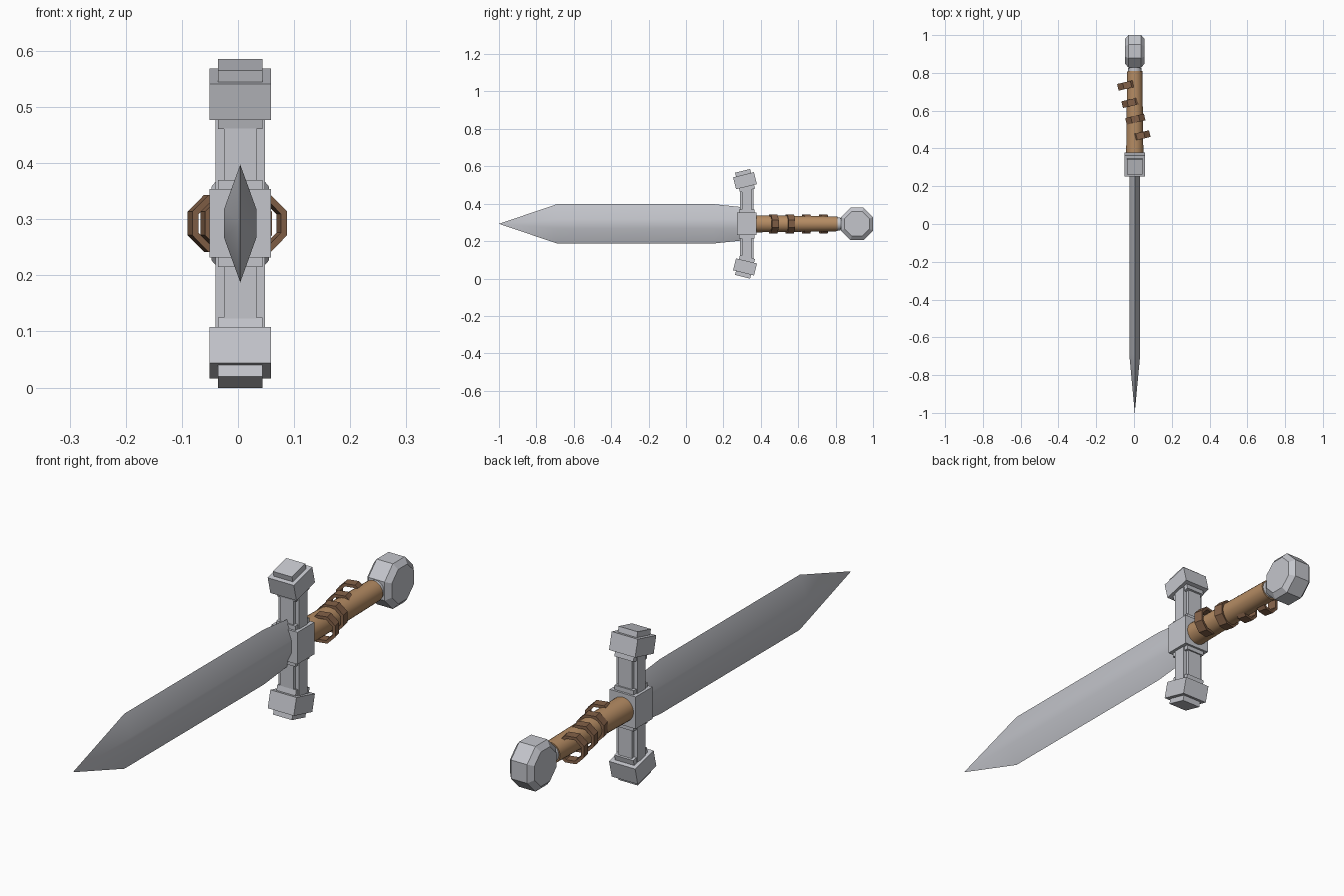
import bpy, bmesh, math
from mathutils import Matrix, Vector

if "Cube" in bpy.data.objects:
    bpy.data.objects.remove(bpy.data.objects["Cube"])

CX, CZ = 0.004, 0.2925      # axis of the sword, which lies along y
GUARD_Y = 0.325


def material(name, rgb):
    m = bpy.data.materials.new(name)
    m.diffuse_color = (*rgb, 1)
    m.use_nodes = True
    m.node_tree.nodes["Principled BSDF"].inputs["Base Color"].default_value = m.diffuse_color
    return m


STEEL = material("steel", (0.55, 0.56, 0.60))
LEATHER = material("grip leather", (0.46, 0.26, 0.125))
WRAP = material("dark wrap", (0.23, 0.12, 0.065))


def finish(bm, name, mat, smooth=False):
    bmesh.ops.recalc_face_normals(bm, faces=bm.faces)
    me = bpy.data.meshes.new(name)
    bm.to_mesh(me)
    bm.free()
    ob = bpy.data.objects.new(name, me)
    bpy.context.collection.objects.link(ob)
    me.materials.append(mat)
    if smooth:
        bpy.ops.object.select_all(action='DESELECT')
        ob.select_set(True)
        bpy.context.view_layer.objects.active = ob
        bpy.ops.object.shade_smooth_by_angle(angle=math.radians(32))
    return ob


def box(name, center, size, tilt=0.0):
    bm = bmesh.new()
    bmesh.ops.create_cube(bm, size=1)
    bm.transform(Matrix.Translation(center) @ Matrix.Rotation(tilt, 4, 'X')
                 @ Matrix.Diagonal((*size, 1)))
    return finish(bm, name, STEEL)


def loft(name, rings, mat, smooth=False, closed=False):
    """Skin a list of equal-length point rings; cap the ends or join them."""
    bm = bmesh.new()
    loops = [[bm.verts.new(p) for p in r] for r in rings]
    n = len(loops[0])
    pairs = list(zip(loops, loops[1:]))
    if closed:
        pairs.append((loops[-1], loops[0]))
    for a, b in pairs:
        for i in range(n):
            j = (i + 1) % n
            bm.faces.new((a[i], a[j], b[j], b[i]))
    if not closed:
        bm.faces.new(loops[0])
        bm.faces.new(loops[-1])
    bmesh.ops.remove_doubles(bm, verts=bm.verts, dist=1e-5)
    return finish(bm, name, mat, smooth)


def circle_y(y, r, n=24):
    """Ring around the sword axis."""
    return [(CX + r * math.cos(t), y, CZ + r * math.sin(t))
            for t in (math.tau * (i + 0.5) / n for i in range(n))]


# Blade: flattened six-sided section drawn out to a point
def blade_section(y, h, w=0.029, flat=0.025):
    pts = [(0, h), (w, flat), (w, -flat), (0, -h), (-w, -flat), (-w, flat)]
    return [(CX + x, y, CZ + z) for x, z in pts]


loft("blade", [blade_section(-1.0, 0, 0, 0), blade_section(-0.69, 0.105),
               blade_section(0.15, 0.105), blade_section(0.32, 0.087)],
     STEEL, smooth=True)

# Crossguard centre
box("guard_block", (CX, GUARD_Y, CZ), (0.11, 0.102, 0.122))
box("guard_collar", (CX, GUARD_Y, CZ), (0.08, 0.085, 0.155))

# Crossguard arms, stepped section, each with a tilted stepped end block
for side, label in ((1, "upper"), (-1, "lower")):
    arm_z = CZ + side * 0.125
    box(label + "_arm_wide", (CX, GUARD_Y, arm_z), (0.088, 0.05, 0.15))
    box(label + "_arm_deep", (CX, GUARD_Y, arm_z), (0.058, 0.074, 0.15))
    end = (CX, 0.3155, CZ + side * 0.2305)
    tilt = side * math.radians(14)
    box(label + "_end_block", end, (0.11, 0.115, 0.066), tilt)
    box(label + "_end_core", end, (0.08, 0.083, 0.108), tilt)

# Grip and neck
loft("grip", [circle_y(0.37, 0.046), circle_y(0.6, 0.043), circle_y(0.81, 0.040)],
     LEATHER, smooth=True)
loft("neck", [circle_y(0.80, 0.035), circle_y(0.825, 0.035),
              circle_y(0.825, 0.030), circle_y(0.85, 0.030)], STEEL, smooth=True)


# Pommel: chamfered octagonal disc facing sideways
def pommel_ring(x, apothem):
    r = apothem / math.cos(math.pi / 8)
    return [(CX + x, 0.914 + r * math.cos(t), CZ + r * math.sin(t))
            for t in (math.tau * (i + 0.5) / 8 for i in range(8))]


loft("pommel", [pommel_ring(-0.051, 0.066), pommel_ring(-0.034, 0.086),
                pommel_ring(0.034, 0.086), pommel_ring(0.051, 0.066)], STEEL)

# Octagonal wrap bands, slanted and staggered along the grip
for k, (x, y) in enumerate([(0.034, 0.467), (0.007, 0.555),
                            (-0.013, 0.643), (-0.036, 0.735)]):
    turn = Matrix.Translation((x, y, CZ)) @ Matrix.Rotation(math.radians(13), 4, 'Z')
    bands = []
    for i in range(8):
        t = math.tau * (i + 0.5) / 8
        bands.append([turn @ Vector((r * math.cos(t), dy, r * math.sin(t)))
                      for r, dy in ((0.055, -0.018), (0.055, 0.018),
                                    (0.043, 0.018), (0.043, -0.018))])
    loft("wrap_band_%d" % (k + 1), bands, WRAP, closed=True)
